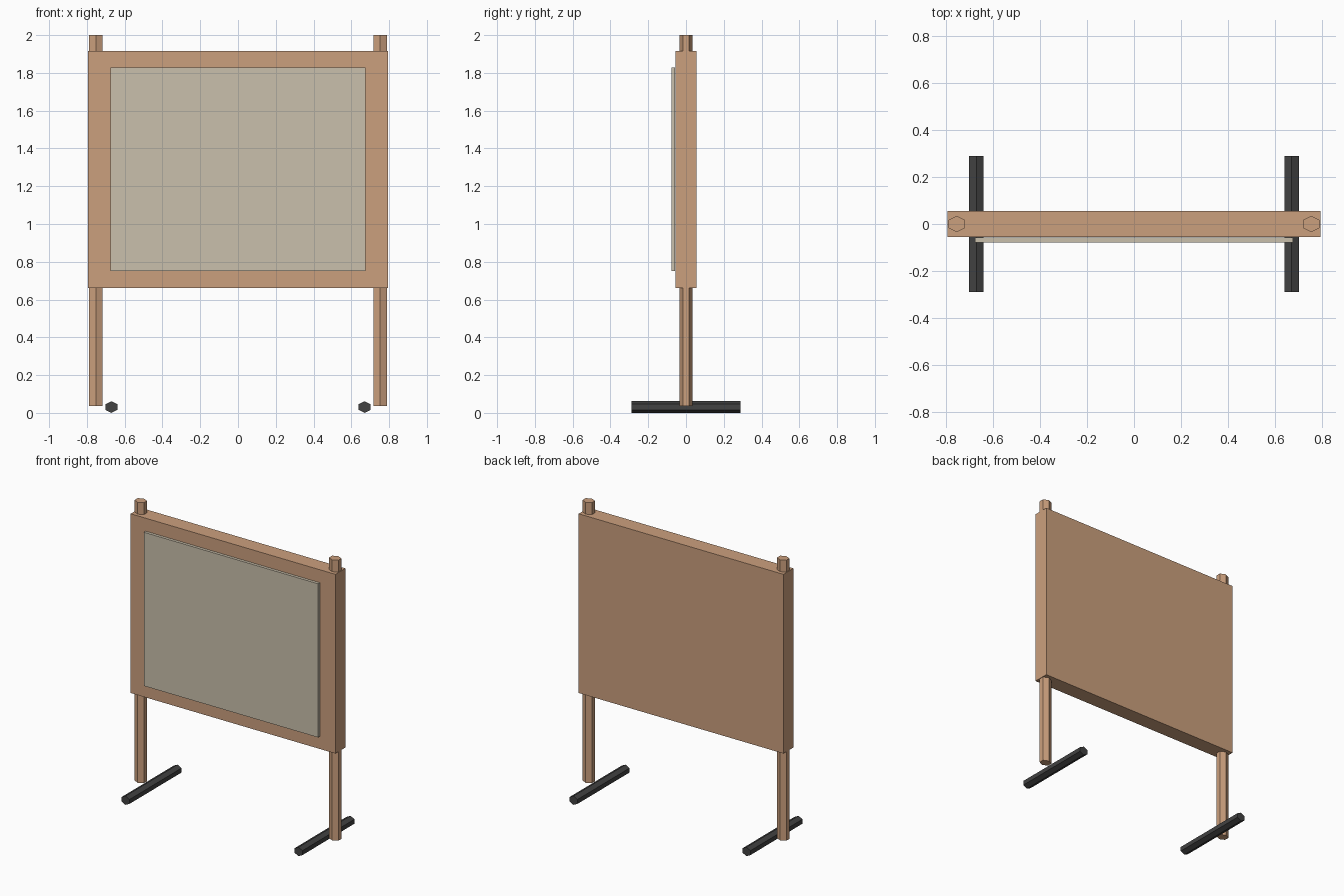
import bpy, bmesh, math

if "Cube" in bpy.data.objects:
    bpy.data.objects.remove(bpy.data.objects["Cube"])


def material(name, rgb):
    m = bpy.data.materials.new(name)
    m.diffuse_color = (*rgb, 1.0)
    m.use_nodes = True
    m.node_tree.nodes["Principled BSDF"].inputs["Base Color"].default_value = m.diffuse_color
    return m


wood = material("light wood", (0.60, 0.35, 0.207))
paper = material("beige paper", (0.59, 0.525, 0.413))
rubber = material("dark grey", (0.054, 0.054, 0.054))


def finish(name, bm, mat):
    bmesh.ops.recalc_face_normals(bm, faces=bm.faces)
    mesh = bpy.data.meshes.new(name)
    bm.to_mesh(mesh)
    bm.free()
    mesh.materials.append(mat)
    obj = bpy.data.objects.new(name, mesh)
    bpy.context.collection.objects.link(obj)


def box(name, lo, hi, mat):
    bm = bmesh.new()
    bmesh.ops.create_cube(bm, size=1)
    for v in bm.verts:
        v.co = [(a + b) / 2 + c * (b - a) for a, b, c in zip(lo, hi, v.co)]
    finish(name, bm, mat)


def hex_bar(name, section, place, start, end, mat):
    """Six-sided bar: section = (half width, point radius)."""
    half, point = section
    bm = bmesh.new()
    rings = []
    for t in (start, end):
        ring = []
        for i in range(6):
            a = math.radians(90 + 60 * i)
            u = math.cos(a) * half / math.cos(math.radians(30))
            ring.append(bm.verts.new(place(u, math.sin(a) * point, t)))
        rings.append(ring)
        bm.faces.new(ring)
    for i in range(6):
        j = (i + 1) % 6
        bm.faces.new((rings[0][i], rings[0][j], rings[1][j], rings[1][i]))
    finish(name, bm, mat)


# Board and the sheet in front of it
box("board", (-0.793, -0.055, 0.662), (0.793, 0.055, 1.917), wood)
box("display_sheet", (-0.675, -0.078, 0.752), (0.675, -0.058, 1.828), paper)

# Upright posts and floor bars on both sides
for side, s in (("left", -1), ("right", 1)):
    hex_bar(side + "_post", (0.036, 0.034),
            lambda u, v, t: (s * 0.753 + u, v, t), 0.036, 2.0, wood)
    hex_bar(side + "_foot", (0.031, 0.031),
            lambda u, v, t: (s * 0.67 + u, t, 0.031 + v), -0.288, 0.288, rubber)
